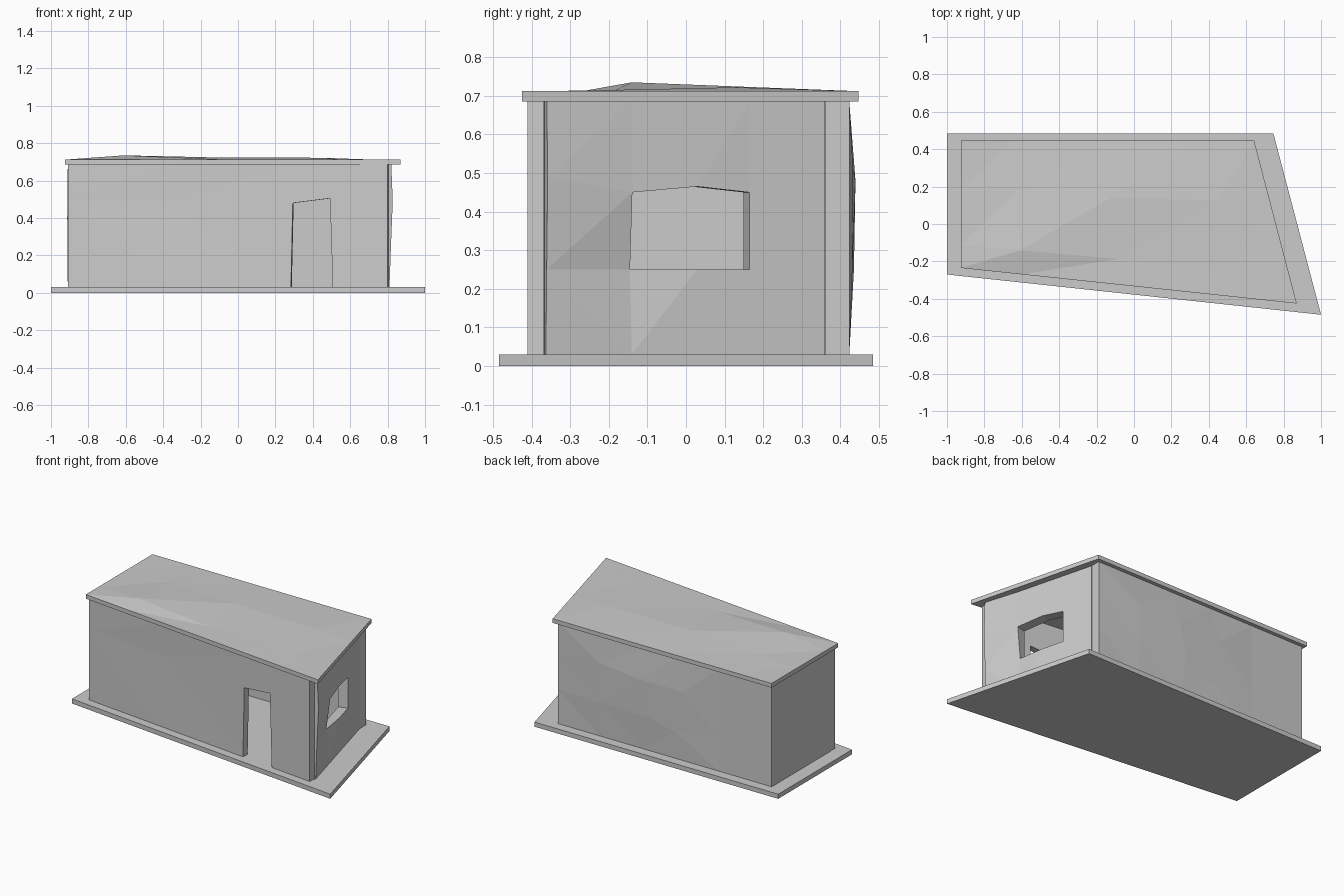
import bpy, bmesh
from mathutils import Vector

if "Cube" in bpy.data.objects:
    bpy.data.objects.remove(bpy.data.objects["Cube"])

Z0, Z1 = 0.03, 0.685  # floor top and wall top


def grid_slab(name, us, vs, place, thick, holes=(), bumps=None):
    """Slab on a u/v grid: holes are skipped cells, bumps shift outer points (du, dv, out)."""
    bumps = bumps or {}
    bm = bmesh.new()
    outer, inner = {}, {}
    nu, nv = len(us) - 1, len(vs) - 1
    cells = [(i, j) for i in range(nu) for j in range(nv) if (i, j) not in holes]

    def vert(store, k, out, shift):
        if k not in store:
            du, dv, dn = shift
            store[k] = bm.verts.new(place(us[k[0]] + du, vs[k[1]] + dv, out + dn))
        return store[k]

    edges = set()
    for i, j in cells:
        ring = [(i, j), (i + 1, j), (i + 1, j + 1), (i, j + 1)]
        bm.faces.new([vert(outer, k, 0, bumps.get(k, (0, 0, 0))) for k in ring])
        bm.faces.new([vert(inner, k, -thick, (*bumps.get(k, (0, 0, 0))[:2], 0)) for k in reversed(ring)])
        edges.update(zip(ring, ring[1:] + ring[:1]))
    # rim around the outside and inside the openings
    for p, q in edges:
        if (q, p) not in edges:
            bm.faces.new([outer[q], outer[p], inner[p], inner[q]])
    bmesh.ops.triangulate(bm, faces=bm.faces[:])
    bmesh.ops.recalc_face_normals(bm, faces=bm.faces[:])
    me = bpy.data.meshes.new(name)
    bm.to_mesh(me)
    bm.free()
    bpy.context.collection.objects.link(bpy.data.objects.new(name, me))


def wall(name, a, b, thick, us, vs, holes=(), bumps=None):
    a, b = Vector(a), Vector(b)
    d = (b - a).normalized()
    n = Vector((d.y, -d.x))
    us = us + [(b - a).length]

    def place(u, v, out):
        p = a + d * u + n * out
        return (p.x, p.y, v)
    grid_slab(name, us, vs, place, thick, holes, bumps)


def plate(name, corners, top, thick, us=(0, 1), vs=(0, 1), bumps=None):
    fl, fr, br, bl = [Vector(c) for c in corners]

    def place(u, v, out):
        p = fl.lerp(fr, u).lerp(bl.lerp(br, u), v)
        return (p.x, p.y, top + out)
    grid_slab(name, us, vs, place, thick, (), bumps)


# ground slab
plate("base_slab", [(-1, -0.27), (1, -0.485), (0.745, 0.485), (-1, 0.485)], Z0, Z0)

# roof with an uneven top
plate("roof", [(-0.925, -0.235), (0.87, -0.425), (0.642, 0.447), (-0.925, 0.447)], 0.712, 0.027,
      (0, 0.18, 0.48, 0.83, 1), (0, 0.18, 0.62, 1),
      {(1, 1): (0, 0, 0.023), (1, 2): (0, 0, 0.005), (2, 1): (0, 0, 0.001),
       (2, 2): (0, -0.02, 0.012), (3, 1): (0, 0, 0.002), (3, 2): (0, 0, 0.01)})

# front wall with crooked doorway
wall("front_wall", (-0.91, -0.224), (0.80, -0.41), 0.042,
     [0, 0.55, 1.2, 1.425], [Z0, 0.49, Z1], {(2, 0)},
     {(2, 1): (0.01, -0.01, 0), (3, 1): (-0.015, 0.015, 0), (1, 1): (0, 0, -0.004)})

# right wall with worn window opening
wall("right_wall", (0.81, -0.363), (0.62, 0.36), 0.06,
     [0, 0.23, 0.405, 0.545], [Z0, 0.25, 0.45, Z1], {(1, 1), (2, 1)},
     {(0, 2): (0, 0.04, 0.018), (0, 1): (0, 0, 0.008), (0, 3): (0, 0, 0.01),
      (1, 1): (0, 0, -0.018), (2, 2): (0, 0.015, 0.005), (1, 2): (0, 0, 0.006)})

# back wall with shallow bulges
wall("back_wall", (0.62, 0.423), (-0.91, 0.423), 0.062,
     [0, 0.3, 0.6, 0.85, 1.15], [Z0, 0.25, 0.48, Z1], (),
     {(1, 1): (0, 0, 0.008), (1, 2): (0, 0.03, 0.01), (2, 1): (0.05, 0, 0.012),
      (2, 2): (0, 0, 0.016), (3, 1): (0, -0.05, 0.006), (3, 2): (0.05, 0, 0.01)})

# left wall
wall("left_wall", (-0.91, 0.361), (-0.91, -0.182), 0.05, [0, 0.36], [Z0, 0.4, Z1], (),
     {(1, 1): (0, 0, 0.003)})
